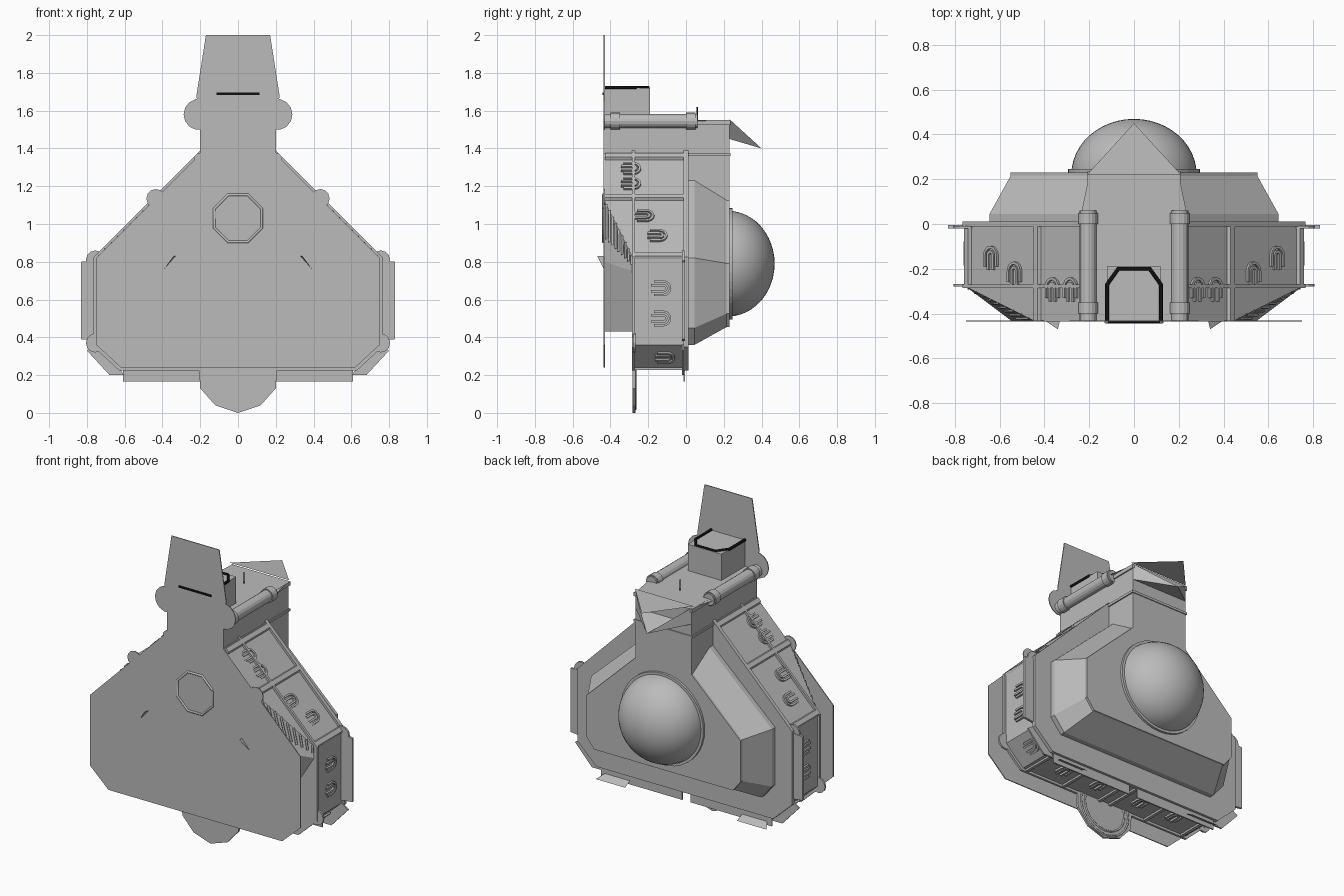
import bpy, bmesh, math
from mathutils import Vector, Matrix

if "Cube" in bpy.data.objects:
    bpy.data.objects.remove(bpy.data.objects["Cube"])


def material(name, rgb):
    m = bpy.data.materials.new(name)
    m.use_nodes = True
    m.diffuse_color = (*rgb, 1)
    m.node_tree.nodes["Principled BSDF"].inputs["Base Color"].default_value = (*rgb, 1)
    return m


GREY = material("plain grey", (0.5, 0.5, 0.5))
BLACK = material("black trim", (0.005, 0.005, 0.005))


def finish(name, bm, mat=GREY):
    bmesh.ops.recalc_face_normals(bm, faces=bm.faces)
    me = bpy.data.meshes.new(name)
    bm.to_mesh(me)
    bm.free()
    me.materials.append(mat)
    ob = bpy.data.objects.new(name, me)
    bpy.context.collection.objects.link(ob)
    return ob


def sym(half):
    """Full outline from its +x half, listed from top to bottom."""
    return half + [(-x, z) for x, z in reversed(half) if x > 0]


def loft(name, a, ya, b, yb, mat=GREY):
    """Solid between two x-z outlines at two depths."""
    bm = bmesh.new()
    va = [bm.verts.new((x, ya, z)) for x, z in a]
    vb = [bm.verts.new((x, yb, z)) for x, z in b]
    bm.faces.new(va)
    bm.faces.new(vb)
    for i in range(len(a)):
        j = (i + 1) % len(a)
        bm.faces.new((va[i], va[j], vb[j], vb[i]))
    return finish(name, bm, mat)


def prism(name, pts, y0, y1, mat=GREY):
    return loft(name, pts, y0, pts, y1, mat)


def box(name, x0, x1, y0, y1, z0, z1, mat=GREY):
    return prism(name, [(x0, z0), (x1, z0), (x1, z1), (x0, z1)], y0, y1, mat)


def ngon(cx, cz, r, n, turn=0.0):
    return [(cx + r * math.cos(turn + math.tau * i / n),
             cz + r * math.sin(turn + math.tau * i / n)) for i in range(n)]


def flat(name, pts, mat=GREY):
    bm = bmesh.new()
    bm.faces.new([bm.verts.new(p) for p in pts])
    return finish(name, bm, mat)


def ribbon(name, path, r, mat=GREY):
    """Thin bar following a path of 3D points."""
    cu = bpy.data.curves.new(name, "CURVE")
    cu.dimensions = "3D"
    cu.bevel_depth = r
    cu.bevel_resolution = 1
    sp = cu.splines.new("POLY")
    sp.points.add(len(path) - 1)
    for p, q in zip(sp.points, path):
        p.co = (*q, 1)
    cu.materials.append(mat)
    ob = bpy.data.objects.new(name, cu)
    bpy.context.collection.objects.link(ob)
    return ob


def arch_vent(name, pos, normal):
    """Nested raised arches lying on a face, opening to the front."""
    n = Vector(normal).normalized()
    v = Vector((0, 1, 0))
    u = v.cross(n)
    frame = Matrix((u, v, n)).transposed().to_4x4()
    frame.translation = Vector(pos)
    bm = bmesh.new()
    for r, w, leg in ((0.042, 0.012, 0.05), (0.022, 0.012, 0.065)):
        arc = [(math.cos(t * math.pi / 8), math.sin(t * math.pi / 8)) for t in range(9)]
        rows = []
        for rad in (r, r - w):
            path = [(rad, -leg)] + [(rad * c, rad * s) for c, s in arc] + [(-rad, -leg)]
            rows.append([[bm.verts.new((x, y, h)) for x, y in path] for h in (0, 0.012)])
        (o0, o1), (i0, i1) = rows
        for k in range(len(o0) - 1):
            for a, b in ((o0, o1), (o1, i1), (i1, i0)):
                bm.faces.new((a[k], a[k + 1], b[k + 1], b[k]))
    bm.transform(frame)
    return finish(name, bm)


# Main hull, rear flange and forward nose block
hull = sym([(0.2, 1.37), (0.75, 0.82), (0.75, 0.36), (0.62, 0.24)])
prism("hull", hull, -0.28, 0.0)
rim = sym([(0.2, 1.39), (0.765, 0.825), (0.765, 0.35), (0.63, 0.225)])
prism("rear_flange", rim, -0.012, 0.012)
prism("front_flange", rim, -0.285, -0.27)
loft("nose_block",
     sym([(0.2, 1.37), (0.45, 1.12), (0.55, 0.8), (0.55, 0.43)]), -0.43,
     sym([(0.2, 1.37), (0.75, 0.82), (0.75, 0.75), (0.55, 0.43)]), -0.28)

# Flat front plate with its tall fin
prism("front_plate", sym([(0.17, 2.0), (0.22, 1.68), (0.2, 1.52), (0.2, 1.37),
                          (0.75, 0.82), (0.75, 0.36), (0.62, 0.24)]), -0.436, -0.43)
ribbon("front_ring", [(x, -0.437, z) for x, z in
                      ngon(0, 1.03, 0.135, 8, math.pi / 8) + [ngon(0, 1.03, 0.135, 8, math.pi / 8)[0]]], 0.008)
box("fin_slot", -0.115, 0.115, -0.442, -0.43, 1.683, 1.695, BLACK)

# Neck and spine
box("neck", -0.2, 0.2, -0.43, 0.23, 0.6, 1.53)
box("neck_collar", -0.208, 0.208, -0.43, 0.236, 1.36, 1.375)
box("neck_cap", -0.208, 0.208, -0.43, 0.236, 1.525, 1.55)
flat("roof_point", [(-0.21, 0.22, 1.565), (0.21, 0.22, 1.565), (0, 0.45, 1.55)])
flat("rear_awning", [(-0.2, 0.23, 1.45), (0.2, 0.23, 1.45), (0, 0.4, 1.4)])
for s in (-1, 1):
    flat("awning_cheek", [(s * 0.2, 0.23, 1.45), (s * 0.2, 0.23, 1.555), (0, 0.4, 1.4)])
    flat("roof_flap", [(s * 0.2, -0.05, 1.55), (s * 0.2, 0.22, 1.55), (s * 0.235, 0.05, 1.545)])
ribbon("antenna", [(0.0, 0.06, 1.54), (0.0, 0.06, 1.62)], 0.004, BLACK)

# Roof cabin with dark trim
box("roof_cabin", -0.12, 0.12, -0.43, -0.19, 1.53, 1.72)
ribbon("cabin_trim", [(0.12, -0.43, 1.722), (0.12, -0.27, 1.722), (0.07, -0.2, 1.722),
                      (-0.07, -0.2, 1.722), (-0.12, -0.27, 1.722), (-0.12, -0.43, 1.722)], 0.009, BLACK)

# Tapered rear housing and dome
base = sym([(0.2, 1.23), (0.645, 0.82), (0.645, 0.45), (0.57, 0.36)])
top = sym([(0.2, 1.12), (0.545, 0.79), (0.545, 0.53), (0.49, 0.46)])
prism("housing_step", base, 0.0, 0.045)
loft("rear_housing", base, 0.045, top, 0.225)
prism("housing_edge", [(x * 1.012, (z - 0.8) * 1.012 + 0.8) for x, z in top], 0.205, 0.23)
prism("dome_ring", ngon(0, 0.79, 0.295, 40), 0.22, 0.245)
bm = bmesh.new()
bmesh.ops.create_uvsphere(bm, u_segments=48, v_segments=24, radius=0.28)
bm.transform(Matrix.Translation((0, 0.22, 0.79)) @ Matrix.Diagonal((1, 0.89, 1, 1)))
dome = finish("rear_dome", bm)
for p in dome.data.polygons:
    p.use_smooth = True

# Lower round plate with raised rings
keel = sym([(0.21, 0.3), (0.2, 0.13), (0.12, 0.04), (0, 0)])
prism("keel_plate", keel, -0.282, -0.268)
for r in (0.15, 0.18):
    ring = ngon(0, 0.2, r, 24)
    ribbon("keel_ring", [(x, -0.268, z) for x, z in ring + ring[:1]], 0.006)

# Paired side details
for s in (-1, 1):
    prism("side_wing", [(s * 0.74, 0.81), (s * 0.83, 0.8), (s * 0.83, 0.39), (s * 0.74, 0.38)], -0.02, -0.005)
    prism("ear_disc", ngon(s * 0.205, 1.58, 0.083, 14), -0.436, -0.43)
    prism("shoulder_disc", ngon(s * 0.435, 1.135, 0.05, 12), -0.436, -0.43)
    prism("upper_corner_disc", ngon(s * 0.755, 0.81, 0.05, 12), -0.02, -0.008)
    prism("lower_corner_disc", ngon(s * 0.755, 0.37, 0.05, 12), -0.28, -0.268)
    prism("corner_flap", [(s * 0.8, 0.33), (s * 0.68, 0.2), (s * 0.6, 0.2), (s * 0.74, 0.37)], -0.02, -0.01)
    prism("roof_pipe", ngon(s * 0.205, 1.545, 0.038, 16), -0.43, 0.06)
    for y in (-0.4, 0.0):
        prism("pipe_band", ngon(s * 0.205, 1.545, 0.045, 16), y, y + 0.05)
    box("bottom_rail", s * 0.03, s * 0.61, -0.012, -0.004, 0.165, 0.25)
    flat("bottom_flap", [(s * 0.4, 0.0, 0.19), (s * 0.58, 0.0, 0.19), (s * 0.61, 0.05, 0.165), (s * 0.4, 0.05, 0.165)])
    flat("nose_spike", [(s * 0.33, -0.43, 0.83), (s * 0.4, -0.43, 0.75), (s * 0.34, -0.47, 0.83)])
    # Vents on the slopes, side walls and lower corners
    for x, y in ((0.28, -0.28), (0.36, -0.28), (0.53, -0.21), (0.635, -0.14)):
        arch_vent("slope_vent", (s * x, y, 1.57 - x), (s, 0, 1))
    for z in (0.66, 0.5):
        arch_vent("side_vent", (s * 0.75, -0.12, z), (s, 0, 0))
    arch_vent("corner_vent", (s * 0.685, -0.1, 0.295), (s * 0.12, 0, -0.13))
    for x in (0.16, 0.42):
        arch_vent("bottom_vent", (s * x, -0.12, 0.24), (0, 0, -1))
    # Ribs across slopes, walls and bottom
    for x, front in ((0.215, -0.43), (0.43, -0.43), (0.74, -0.28)):
        z = 1.57 - x
        prism("slope_rib", [(s * (x - 0.015), z + 0.015), (s * x, z + 0.02),
                            (s * (x + 0.02), z), (s * (x + 0.015), z - 0.015)], front, 0.0)
    for x in (0.03, 0.3, 0.58):
        box("bottom_rib", s * x, s * (x + 0.02), -0.28, 0.0, 0.228, 0.245)
    # Louvre slats on the angled cheek
    for k in range(9):
        t = (k + 0.5) / 9
        hi = Vector((0.45, -0.43, 1.12)).lerp(Vector((0.75, -0.28, 0.82)), t)
        lo = Vector((0.55, -0.43, 0.8)).lerp(Vector((0.75, -0.28, 0.75)), t)
        lo = hi.lerp(lo, 0.6)
        ribbon("louvre_slat", [(s * p.x, p.y, p.z) for p in (hi, lo)], 0.007)
